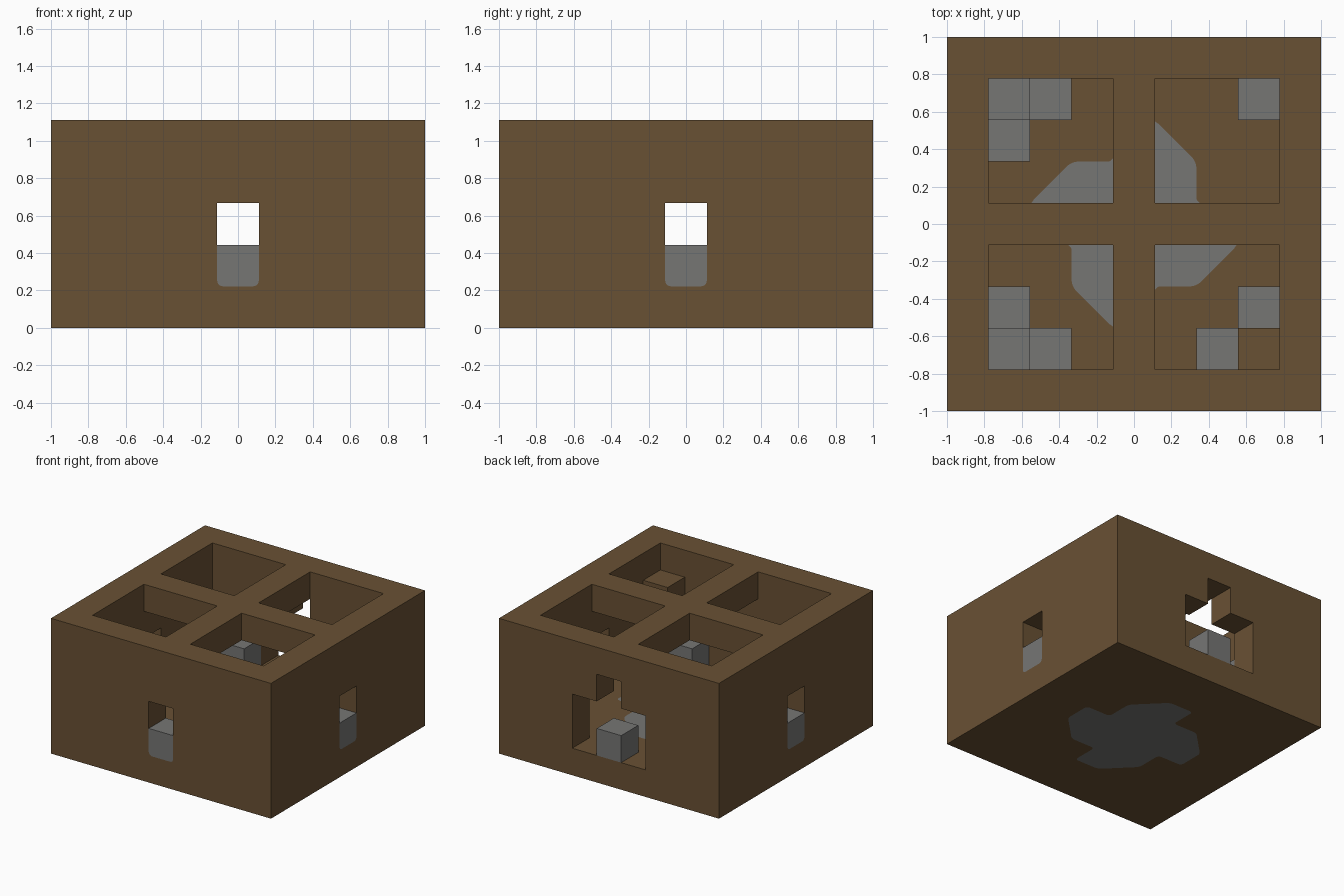
import bpy, bmesh

cube = bpy.data.objects.get("Cube")
if cube:
    bpy.data.objects.remove(cube, do_unlink=True)

U = 2 / 9          # one building block; the house is 9 x 9 x 5 blocks
ROUND = 0.03


def material(name, rgb):
    m = bpy.data.materials.new(name)
    m.use_nodes = True
    m.diffuse_color = (*rgb, 1)
    bsdf = m.node_tree.nodes["Principled BSDF"]
    bsdf.inputs["Base Color"].default_value = (*rgb, 1)
    bsdf.inputs["Roughness"].default_value = 0.9
    return m


wood = material("brown wood", (0.141, 0.082, 0.034))
stone = material("grey stone", (0.18, 0.18, 0.175))


def place(v):
    """Block coordinates to model coordinates."""
    return (v[0] * U - 1, v[1] * U - 1, v[2] * U)


def finish(name, bm, mat=None):
    bmesh.ops.recalc_face_normals(bm, faces=bm.faces)
    me = bpy.data.meshes.new(name)
    bm.to_mesh(me)
    bm.free()
    ob = bpy.data.objects.new(name, me)
    bpy.context.collection.objects.link(ob)
    if mat:
        me.materials.append(mat)
    return ob


def round_edges(bm, edges):
    bmesh.ops.bevel(bm, geom=edges, offset=ROUND, segments=4, profile=0.5, affect='EDGES')


def box(name, lo, hi, mat=None, round_axis=None):
    """Box between two block corners; round_axis softens its bottom edges along that axis."""
    bm = bmesh.new()
    bmesh.ops.create_cube(bm, size=1)
    for v in bm.verts:
        v.co = place([hi[i] if v.co[i] > 0 else lo[i] for i in range(3)])
    if round_axis is not None:
        low = lo[2] * U + 0.001
        round_edges(bm, [e for e in bm.edges
                         if all(v.co.z < low for v in e.verts)
                         and abs(e.verts[0].co[round_axis] - e.verts[1].co[round_axis]) > 0.01])
    return finish(name, bm, mat)


def floor_pattern(name, z0, z1, mat=None):
    """Stepped round of stone, 3 x 3 blocks with one extra block on each side."""
    quarter = [(2.5, -0.5), (2.5, 0.5), (1.5, 0.5), (1.5, 1.5), (0.5, 1.5)]
    outline = []
    for _ in range(4):
        outline += quarter[:-1]
        quarter = [(-y, x) for x, y in quarter]
    bm = bmesh.new()
    face = bm.faces.new([bm.verts.new(place((x + 4.5, y + 4.5, z0))) for x, y in outline])
    up = bmesh.ops.extrude_face_region(bm, geom=[face])["geom"]
    for v in up:
        if isinstance(v, bmesh.types.BMVert):
            v.co.z = z1 * U
    round_edges(bm, [e for e in bm.edges
                     if abs(e.verts[0].co.z - e.verts[1].co.z) > 0.01])
    return finish(name, bm, mat)


# House shell
house = box("house_shell", (0, 0, 0), (9, 9, 5))

# Hollow room, four roof openings, stepped back doorway
cutters = [box("room_cutter", (1, 1, 1), (8, 8, 4))]
for x in (1, 5):
    for y in (1, 5):
        cutters.append(box("roof_cutter", (x, y, 3.9), (x + 3, y + 3, 5.1)))
cutters.append(box("door_cutter", (3, 7.9, 1), (6, 9.1, 3)))
cutters.append(box("door_top_cutter", (4, 7.9, 2.5), (5, 9.1, 4)))

# Windows with stone sills: front, right and left walls
windows = {"front": ((4, 0), (5, 1), 1), "right": ((0, 4), (1, 5), 0), "left": ((8, 4), (9, 5), 0)}
for side, (lo, hi, axis) in windows.items():
    box(side + "_window_sill", (*lo, 1), (*hi, 2), stone, axis)
    clo, chi = list(lo), list(hi)
    clo[axis] -= 0.1
    chi[axis] += 0.1
    cutters.append(box(side + "_window_cutter", (*clo, 1), (*chi, 3), None, axis))

# Stone floor set into the wooden floor
cutters.append(floor_pattern("floor_cutter", -0.1, 1.1))
floor_pattern("stone_floor", 0, 1, stone)

for c in cutters:
    c.hide_render = True
    mod = house.modifiers.new(c.name, 'BOOLEAN')
    mod.operation = 'DIFFERENCE'
    mod.solver = 'EXACT'
    mod.object = c
bpy.context.view_layer.update()
cut = bpy.data.meshes.new_from_object(house.evaluated_get(bpy.context.evaluated_depsgraph_get()))
house.modifiers.clear()
house.data = cut
cut.materials.clear()
cut.materials.append(wood)
for p in cut.polygons:
    p.material_index = 0
for c in cutters:
    bpy.data.objects.remove(c, do_unlink=True)

# Furnishing blocks: name, column, row, top level, material
blocks = [("doorway_block", 4, 8, 2, stone), ("back_left_block", 7, 7, 2, stone),
          ("front_left_post", 7, 1, 4, wood)]
for x, y in ((7, 2), (6, 1), (1, 6), (2, 7), (1, 2), (2, 1)):
    blocks.append(("low_block", x, y, 2, stone))
for y in (1, 7):
    blocks.append(("corner_stack", 1, y, 3, stone))
for name, x, y, top, mat in blocks:
    box(name, (x, y, 1), (x + 1, y + 1, top), mat)
